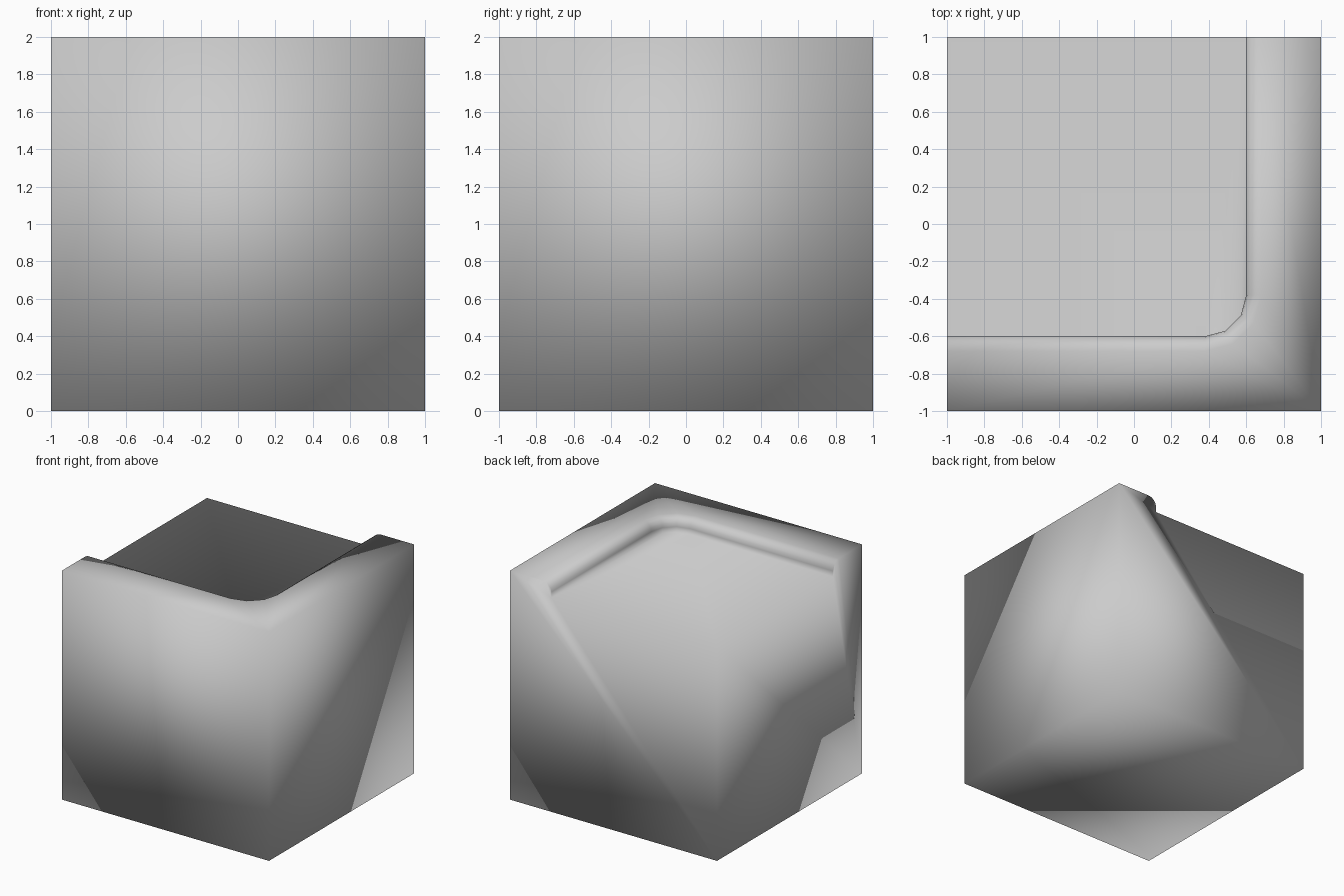
import bpy, bmesh
from math import sin, cos, pi

if "Cube" in bpy.data.objects:
    bpy.data.objects.remove(bpy.data.objects["Cube"])

FLOOR, TOP = 1.87, 2.0     # sunken top and rim heights
C, R, ROUND = 0.38, 0.22, 0.08   # inner corner centre, its radius, rim rounding


def contour(d, z):
    """Inner line of the L-shaped rim, moved outward by d."""
    r = R + d
    pts = [(-1, -C - r)]
    for i in range(4):
        a = -pi / 2 + i * pi / 6
        pts.append((C + r * cos(a), -C + r * sin(a)))
    pts.append((C + r, 1))
    return [(x, y, z) for x, y in pts]


bm = bmesh.new()

# rim profile: short upright wall, then a quarter round
profile = [(0, FLOOR)]
for i in range(5):
    a = i * pi / 8
    profile.append((ROUND * (1 - cos(a)), TOP - ROUND + ROUND * sin(a)))
rows = [[bm.verts.new(p) for p in contour(d, z)] for d, z in profile]
for low, high in zip(rows, rows[1:]):
    for i in range(len(low) - 1):
        bm.faces.new((low[i], low[i + 1], high[i + 1], high[i]))

# block corners
v = bm.verts.new
b = [v((x, y, 0)) for x, y in ((-1, -1), (1, -1), (1, 1), (-1, 1))]
t = [v((-1, -1, TOP)), v((1, -1, TOP)), v((1, 1, TOP)), v((-1, 1, FLOOR))]

# floor, rim top, underside and four sides
bm.faces.new(rows[0] + [t[3]])
bm.faces.new(rows[-1] + [t[2], t[1], t[0]])
bm.faces.new(b[::-1])
bm.faces.new((b[0], b[1], t[1], t[0]))
bm.faces.new((b[1], b[2], t[2], t[1]))
bm.faces.new([b[2], b[3], t[3]] + [r[-1] for r in rows] + [t[2]])
bm.faces.new([b[3], b[0], t[0]] + [r[0] for r in rows[::-1]] + [t[3]])
bmesh.ops.recalc_face_normals(bm, faces=bm.faces)
for f in bm.faces:
    f.smooth = True

mesh = bpy.data.meshes.new("rimmed_block")
bm.to_mesh(mesh)
bm.free()
bpy.context.collection.objects.link(bpy.data.objects.new("rimmed_block", mesh))
